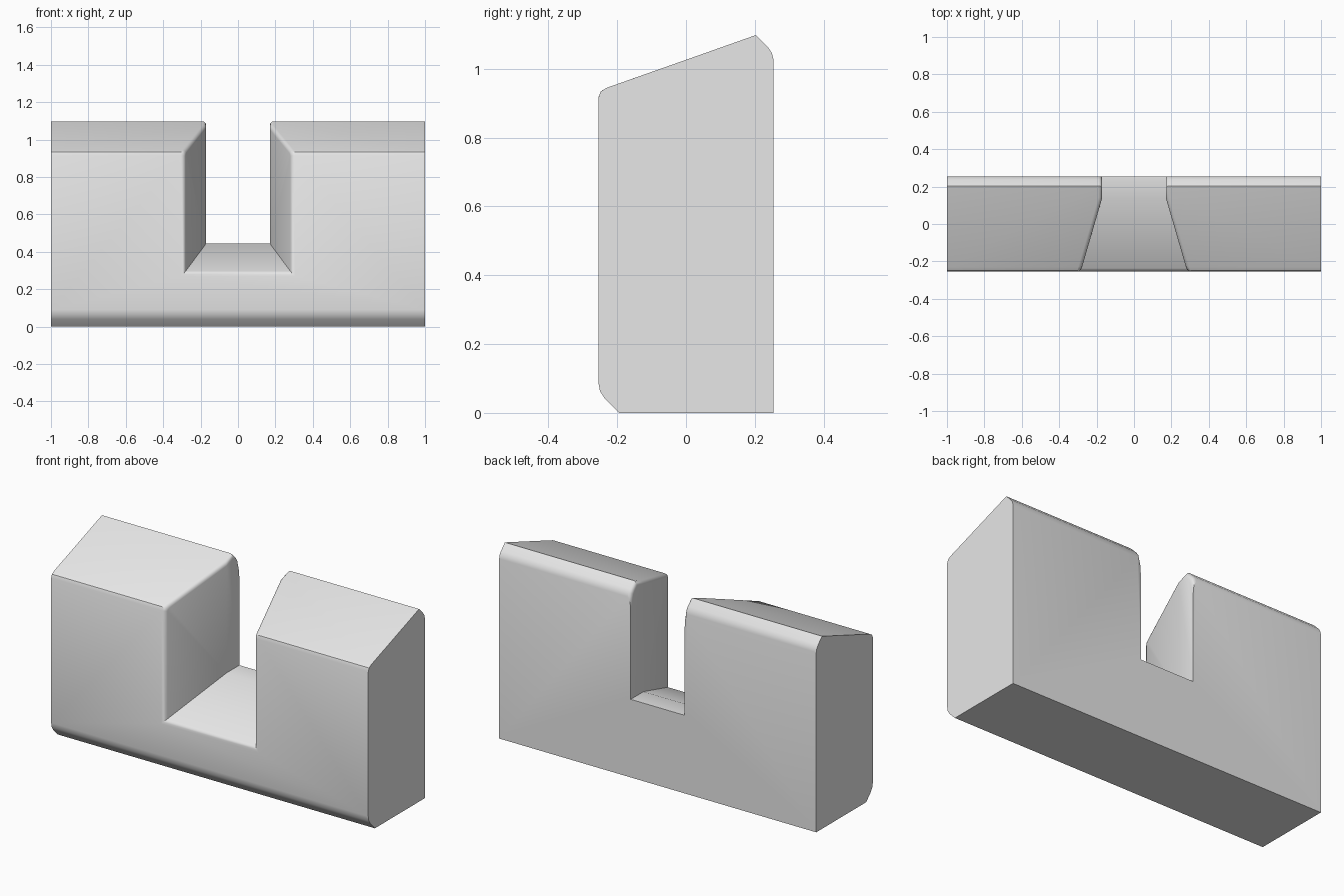
import bpy, bmesh

old = bpy.data.objects.get("Cube")
if old:
    bpy.data.objects.remove(old, do_unlink=True)

stone = bpy.data.materials.new("light_grey_stone")
stone.use_nodes = True
stone.diffuse_color = (0.8, 0.8, 0.8, 1)
stone.node_tree.nodes["Principled BSDF"].inputs["Base Color"].default_value = (0.8, 0.8, 0.8, 1)


def loft(name, sections):
    """Skin matching closed sections and cap both ends."""
    bm = bmesh.new()
    rings = [[bm.verts.new(p) for p in s] for s in sections]
    for a, b in zip(rings, rings[1:]):
        for i in range(len(a)):
            j = (i + 1) % len(a)
            bm.faces.new((a[i], a[j], b[j], b[i]))
    bm.faces.new(rings[0])
    bm.faces.new(rings[-1])
    bmesh.ops.recalc_face_normals(bm, faces=bm.faces)
    mesh = bpy.data.meshes.new(name)
    bm.to_mesh(mesh)
    bm.free()
    mesh.materials.append(stone)
    obj = bpy.data.objects.new(name, mesh)
    bpy.context.collection.objects.link(obj)
    return obj


# Wall: side profile (y, z) extruded along x
profile = [(-0.195, 0), (-0.235, 0.04), (-0.25, 0.063), (-0.255, 0.09),
           (-0.255, 0.915), (-0.248, 0.934), (-0.23, 0.945),
           (0.203, 1.098), (0.238, 1.063), (0.25, 1.045), (0.255, 1.025), (0.255, 0)]
wall = loft("battlement_wall", [[(x, y, z) for y, z in profile] for x in (-1, 1)])

# Notch: straight at the back, flaring wider and lower toward the front
FLARE_Y, HALF, FLOOR = 0.14, 0.17, 0.445


def notch_section(y):
    t = max(0, FLARE_Y - y) / 0.395
    w, z = HALF + 0.115 * t, FLOOR - 0.155 * t
    return [(-w, y, z), (w, y, z), (w, y, 1.5), (-w, y, 1.5)]


cutter = loft("notch_cutter", [notch_section(y) for y in (-0.4, FLARE_Y, 0.4)])
cutter.hide_render = True
cut = wall.modifiers.new("notch", "BOOLEAN")
cut.operation, cut.solver, cut.object = "DIFFERENCE", "EXACT", cutter
bpy.context.view_layer.objects.active = wall
bpy.ops.object.modifier_apply(modifier="notch")
bpy.data.objects.remove(cutter, do_unlink=True)


# Round the notch rim, leaving its back edge sharp
def in_notch(f):
    c = f.calc_center_median()
    side = abs(f.normal.x) > 0.3 and abs(c.x) < 0.5
    floor = abs(c.x) < 0.1 and 0.25 < c.z < 0.5 and f.normal.z > 0.5
    return side or floor


bm = bmesh.new()
bm.from_mesh(wall.data)
bm.normal_update()
rim = [e for e in bm.edges if len(e.link_faces) == 2
       and sum(in_notch(f) for f in e.link_faces) == 1
       and not any(f.normal.y > 0.99 for f in e.link_faces)]
bmesh.ops.bevel(bm, geom=rim, offset=0.02, segments=3, profile=0.5,
                affect="EDGES", clamp_overlap=True)
bm.to_mesh(wall.data)
bm.free()

# Smooth the rounded edges only
wall.select_set(True)
bpy.context.view_layer.objects.active = wall
bpy.ops.object.shade_smooth_by_angle(angle=0.55)
